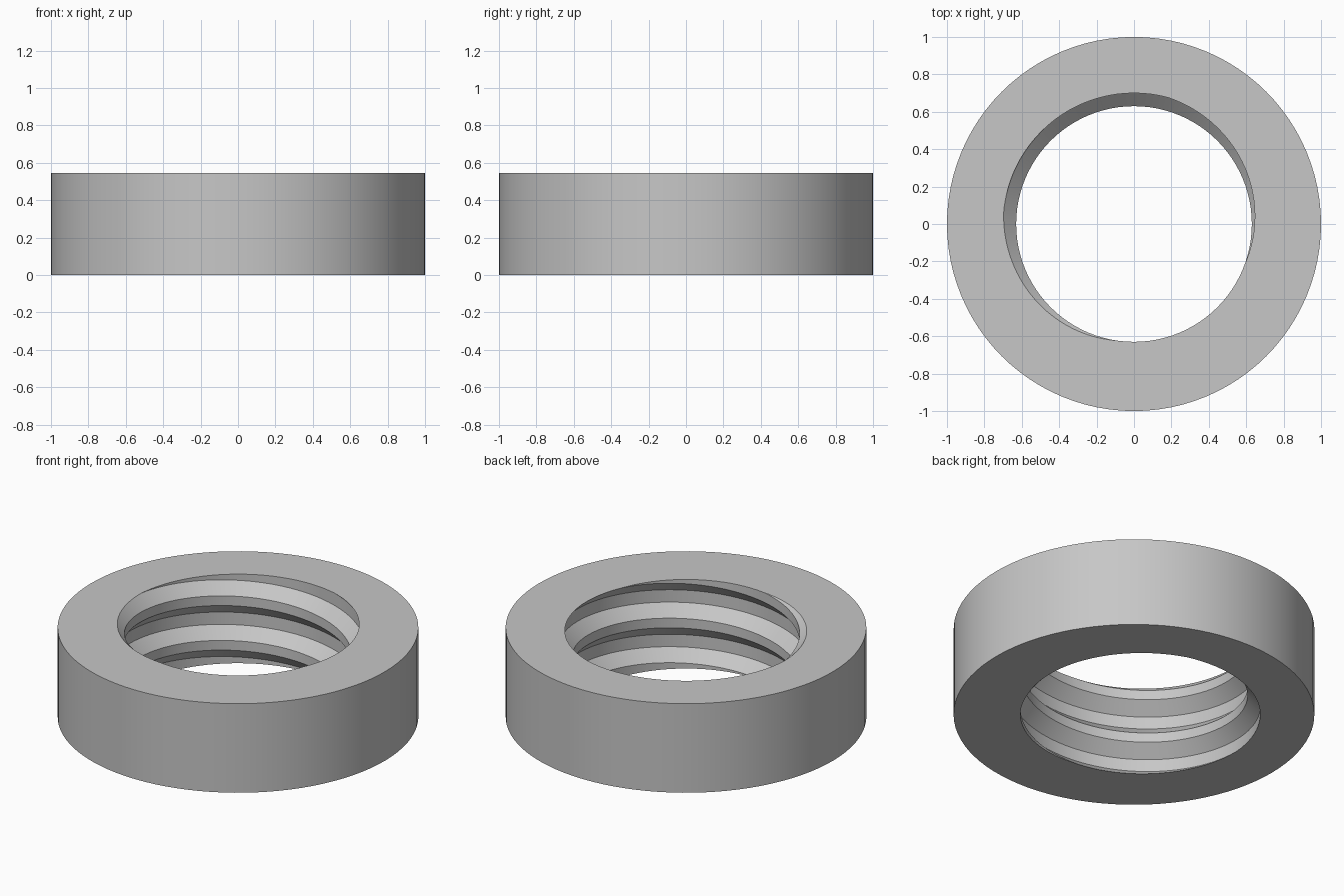
import bpy, bmesh
from math import sin, cos, pi, radians

cube = bpy.data.objects.get("Cube")
if cube:
    bpy.data.objects.remove(cube, do_unlink=True)

OUTER, ROOT, CREST = 1.0, 0.70, 0.63
HEIGHT = 0.545
PITCH = HEIGHT / 2
SEG = 96

# Thread profile: the angle at which each corner meets the top face, and its radius
CORNERS = [(175, ROOT), (262, CREST), (340, CREST), (435, ROOT)]
TURNS = range(-2, 5)

bm = bmesh.new()

# Threaded bore: a right-handed helical surface, longer than the ring
rows = []
for turn in TURNS:
    for deg, radius in CORNERS:
        start = HEIGHT - PITCH * (deg / 360 + turn - 1)
        rows.append([bm.verts.new((radius * cos(2 * pi * i / SEG),
                                   radius * sin(2 * pi * i / SEG),
                                   start + PITCH * i / SEG)) for i in range(SEG)])


def corner(k, i):
    """Vertex of thread corner k; a full turn lands on the turn above."""
    return rows[k][i] if i < SEG else rows[k - len(CORNERS)][0]


for k in range(len(CORNERS), len(rows) - 1):
    for i in range(SEG):
        bm.faces.new((corner(k, i), corner(k, i + 1),
                      corner(k + 1, i + 1), corner(k + 1, i)))

# Trim the bore flush with both end faces
for z, direction in ((0, -1), (HEIGHT, 1)):
    bmesh.ops.bisect_plane(bm, geom=bm.verts[:] + bm.edges[:] + bm.faces[:],
                           dist=1e-6, plane_co=(0, 0, z),
                           plane_no=(0, 0, direction), clear_outer=True)
bmesh.ops.delete(bm, geom=[v for v in bm.verts if not v.link_faces], context='VERTS')

# Outer wall
rims = [[bm.verts.new((OUTER * cos(2 * pi * i / SEG), OUTER * sin(2 * pi * i / SEG), z))
         for i in range(SEG)] for z in (0, HEIGHT)]
for i in range(SEG):
    j = (i + 1) % SEG
    bm.faces.new((rims[0][i], rims[0][j], rims[1][j], rims[1][i]))

# Flat end faces between the bore and the outer wall
for z, direction in ((0, -1), (HEIGHT, 1)):
    loops = [e for e in bm.edges if e.is_boundary
             and all(abs(v.co.z - z) < 1e-4 for v in e.verts)]
    bmesh.ops.triangle_fill(bm, edges=loops, use_beauty=True, normal=(0, 0, direction))
bmesh.ops.recalc_face_normals(bm, faces=bm.faces[:])

mesh = bpy.data.meshes.new("threaded_ring")
bm.to_mesh(mesh)
bm.free()
ring = bpy.data.objects.new("threaded_ring", mesh)
bpy.context.collection.objects.link(ring)

# Plain grey metal
grey = bpy.data.materials.new("grey")
grey.use_nodes = True
colour = (0.57, 0.57, 0.57, 1)
grey.diffuse_color = colour
grey.node_tree.nodes["Principled BSDF"].inputs["Base Color"].default_value = colour
mesh.materials.append(grey)

# Smooth round walls with crisp thread and rim edges
bpy.ops.object.select_all(action='DESELECT')
ring.select_set(True)
bpy.context.view_layer.objects.active = ring
bpy.ops.object.shade_smooth_by_angle(angle=radians(25))
